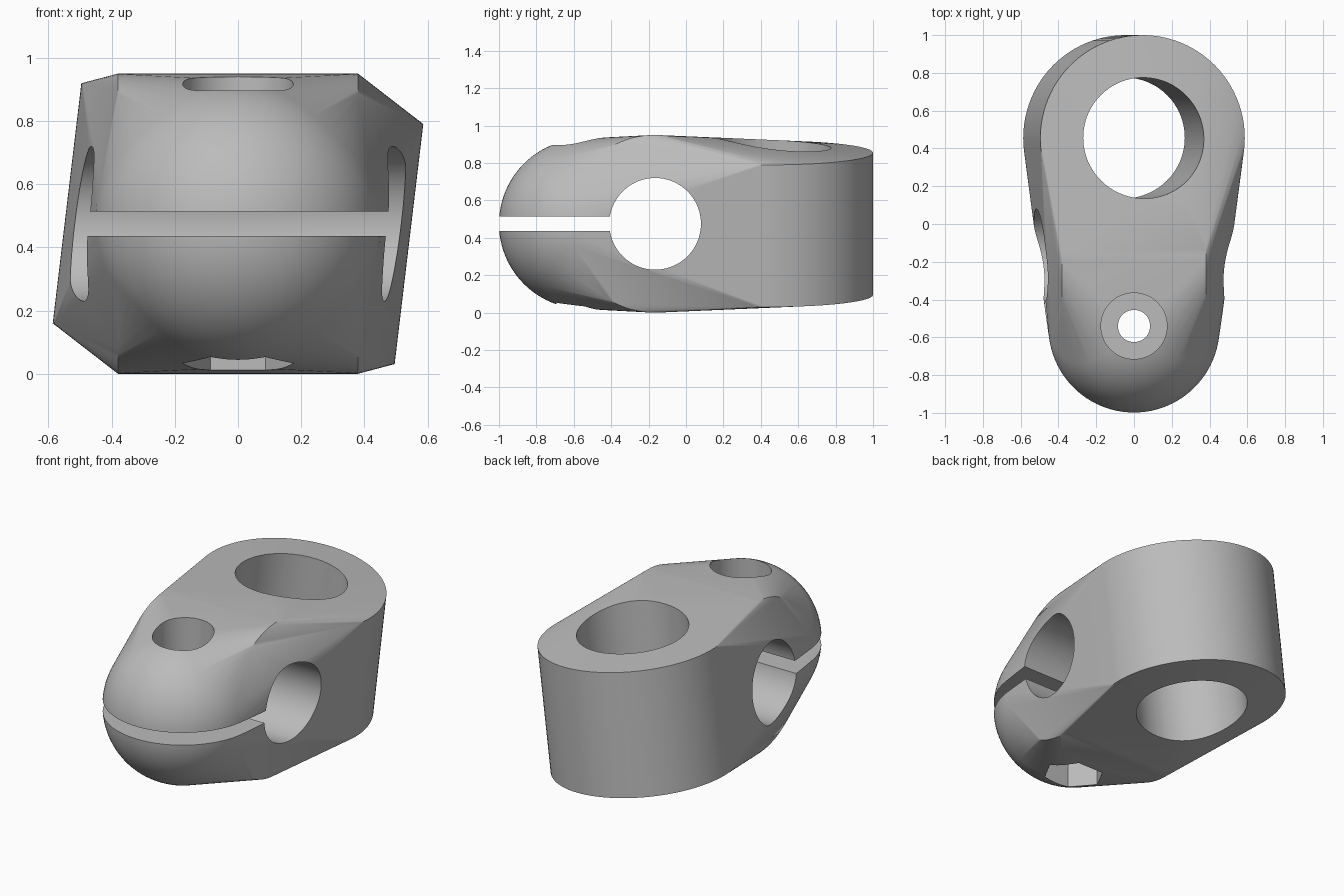
import bpy, bmesh, math
from mathutils import Matrix, Vector

if "Cube" in bpy.data.objects:
    bpy.data.objects.remove(bpy.data.objects["Cube"], do_unlink=True)

MID = 0.475                      # height of the clamp's centre plane
TILT = Matrix.Rotation(math.radians(6.8), 4, 'Y')
ACROSS = Matrix.Rotation(math.radians(90), 4, 'Y')
UPRIGHT = Matrix.Identity(4)

grey = bpy.data.materials.new("plain grey")
grey.use_nodes = True
colour = (0.5, 0.5, 0.5, 1)
grey.diffuse_color = colour
bsdf = next(n for n in grey.node_tree.nodes if n.type == 'BSDF_PRINCIPLED')
bsdf.inputs["Base Color"].default_value = colour


def add_cylinder(bm, centre, radius, depth, turn=UPRIGHT, sides=96):
    bmesh.ops.create_cone(bm, cap_ends=True, segments=sides, radius1=radius, radius2=radius,
                          depth=depth, matrix=Matrix.Translation(centre) @ turn)


def make_object(name, bm):
    mesh = bpy.data.meshes.new(name)
    bm.to_mesh(mesh)
    bm.free()
    mesh.materials.append(grey)
    obj = bpy.data.objects.new(name, mesh)
    bpy.context.collection.objects.link(obj)
    return obj


# Body: convex skin around a tilted post socket, a cross barrel and a round nose
bm = bmesh.new()
add_cylinder(bm, (0, 0.455, MID), 0.545, 0.765, TILT)
add_cylinder(bm, (0, -0.165, MID), 0.475, 0.76, ACROSS)
bmesh.ops.create_uvsphere(bm, u_segments=96, v_segments=48, radius=0.455,
                          matrix=Matrix.Translation((0, -0.545, MID)))
points = [v.co.copy() for v in bm.verts]
bm.free()
bm = bmesh.new()
for p in points:
    bm.verts.new(p)
hull = bmesh.ops.convex_hull(bm, input=bm.verts[:])
spare = {g for g in hull["geom_interior"] + hull["geom_unused"] if isinstance(g, bmesh.types.BMVert)}
bmesh.ops.delete(bm, geom=list(spare), context='VERTS')
bmesh.ops.dissolve_limit(bm, angle_limit=0.002, verts=bm.verts[:], edges=bm.edges[:])
bmesh.ops.recalc_face_normals(bm, faces=bm.faces[:])
body = make_object("clamp_body", bm)


def cut(name, build):
    bm = bmesh.new()
    build(bm)
    cutter = make_object(name, bm)
    cutter.hide_render = True
    mod = body.modifiers.new(name, 'BOOLEAN')
    mod.operation = 'DIFFERENCE'
    mod.solver = 'EXACT'
    mod.object = cutter
    bpy.context.view_layer.objects.active = body
    bpy.ops.object.modifier_apply(modifier=name)
    bpy.data.objects.remove(cutter, do_unlink=True)


# Holes: tilted post hole, cross bore, bolt hole, round head recess, hexagonal nut recess
holes = [
    ("post_hole", (0, 0.455, MID), 0.32, 2, TILT, 96),
    ("cross_bore", (0, -0.165, MID), 0.245, 2, ACROSS, 96),
    ("bolt_hole", (0, -0.54, MID), 0.085, 2, UPRIGHT, 48),
    ("head_recess", (0, -0.54, 1.18), 0.175, 1, UPRIGHT, 64),
    ("nut_recess", (0, -0.54, -0.23), 0.175, 1, Matrix.Rotation(math.radians(30), 4, 'Z'), 6),
]


def hex_turn(turn, sides):
    # Put two corners of the hexagon on the x axis
    probe = bmesh.new()
    add_cylinder(probe, (0, 0, 0), 1, 1, UPRIGHT, sides)
    v = probe.verts[:][0].co
    angle = -math.atan2(v.y, v.x)
    probe.free()
    return Matrix.Rotation(angle, 4, 'Z')


for name, centre, radius, depth, turn, sides in holes:
    if sides == 6:
        turn = hex_turn(turn, sides)
    cut(name, lambda bm: add_cylinder(bm, centre, radius, depth, turn, sides))

# Clamping slit from the nose to the cross bore
cut("slit", lambda bm: bmesh.ops.create_cube(
    bm, size=1, matrix=Matrix.Translation((0, -0.665, MID)) @ Matrix.Diagonal((2, 1, 0.077, 1))))

# Smooth shading with crisp rims
bpy.ops.object.select_all(action='DESELECT')
body.select_set(True)
bpy.context.view_layer.objects.active = body
bpy.ops.object.shade_smooth_by_angle(angle=math.radians(30))
